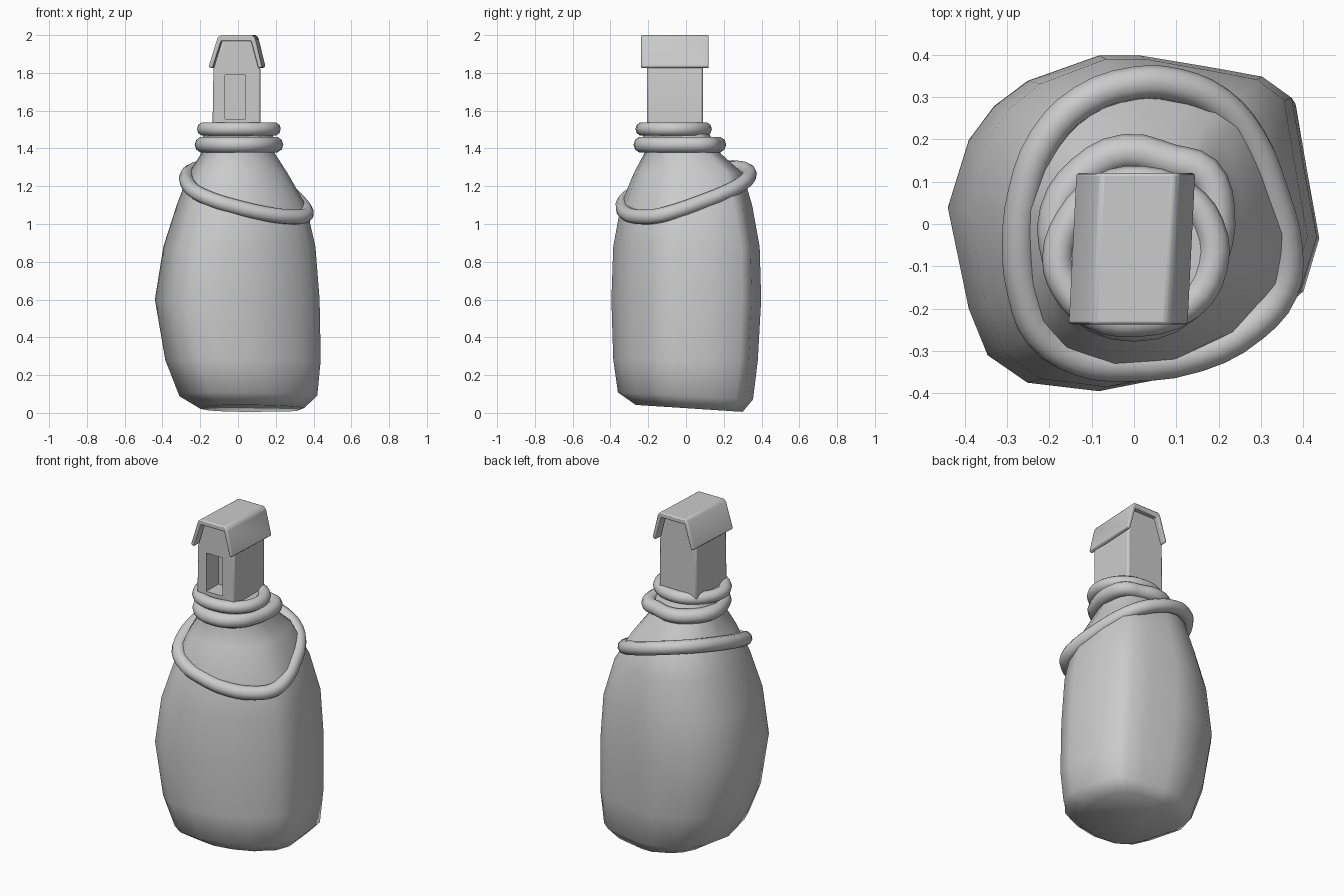
import bpy, bmesh, math
from mathutils import Vector

cube = bpy.data.objects.get("Cube")
if cube:
    bpy.data.objects.remove(cube, do_unlink=True)

stone = bpy.data.materials.new("stone grey")
stone.use_nodes = True
GREY = (0.6, 0.6, 0.6, 1)
stone.diffuse_color = GREY
stone.node_tree.nodes["Principled BSDF"].inputs["Base Color"].default_value = GREY


def add(name, bm):
    bmesh.ops.recalc_face_normals(bm, faces=bm.faces)
    mesh = bpy.data.meshes.new(name)
    bm.to_mesh(mesh)
    bm.free()
    mesh.materials.append(stone)
    ob = bpy.data.objects.new(name, mesh)
    bpy.context.collection.objects.link(ob)
    return ob


def smooth(ob, degrees):
    bpy.ops.object.select_all(action='DESELECT')
    ob.select_set(True)
    bpy.context.view_layer.objects.active = ob
    bpy.ops.object.shade_smooth_by_angle(angle=math.radians(degrees))


def prism(name, profile, y0, y1):
    """Extrude an (x, z) profile from y0 to y1."""
    bm = bmesh.new()
    face = bm.faces.new([bm.verts.new((x, y0, z)) for x, z in profile])
    out = bmesh.ops.extrude_face_region(bm, geom=[face])
    moved = [v for v in out["geom"] if isinstance(v, bmesh.types.BMVert)]
    bmesh.ops.translate(bm, verts=moved, vec=(0, y1 - y0, 0))
    return add(name, bm)


def bevel(ob, width):
    mod = ob.modifiers.new("soft edges", 'BEVEL')
    mod.width, mod.segments, mod.limit_method = width, 2, 'ANGLE'


def rope(name, points, radius, height):
    """Closed tube through (x, y) points, height given as a function."""
    curve = bpy.data.curves.new(name, 'CURVE')
    curve.dimensions = '3D'
    curve.bevel_depth, curve.bevel_resolution = radius, 3
    curve.resolution_u = 3
    spline = curve.splines.new('BEZIER')
    spline.bezier_points.add(len(points) - 1)
    for p, (x, y) in zip(spline.bezier_points, points):
        p.co = (x, y, height(x, y))
        p.handle_left_type = p.handle_right_type = 'AUTO'
    spline.use_cyclic_u = True
    curve.materials.append(stone)
    ob = bpy.data.objects.new(name, curve)
    bpy.context.collection.objects.link(ob)


# Boulder: an irregular outline fitted to the extents at each height
outline = [(-.44, .04), (-.39, .2), (-.33, .28), (-.25, .34), (-.08, .4), (.02, .4),
           (.2, .37), (.31, .35), (.38, .3), (.41, .13), (.44, -.03), (.4, -.16),
           (.34, -.21), (.27, -.285), (.1, -.36), (-.08, -.395), (-.25, -.375),
           (-.345, -.31), (-.39, -.2)]
# height, x min, x max, y min, y max
levels = [(.025, -.2, .35, -.27, .3), (.09, -.31, .42, -.365, .355),
          (.28, -.385, .438, -.39, .38), (.6, -.44, .432, -.4, .398),
          (.88, -.395, .41, -.39, .39), (1.1, -.325, .36, -.35, .35),
          (1.27, -.26, .262, -.28, .3), (1.39, -.185, .185, -.215, .165),
          (1.52, -.185, .185, -.24, .105)]
bm = bmesh.new()
rings = []
for z, x0, x1, y0, y1 in levels:
    ring = []
    for x, y in outline:
        r = Vector((x / .44, y / .4))
        r = r.lerp(r.normalized(), min(1, max(0, z - .9)))
        px = (x0 + x1) / 2 + r.x * (x1 - x0) / 2
        py = (y0 + y1) / 2 + r.y * (y1 - y0) / 2
        ring.append(bm.verts.new((px, py, z - .07 * py * max(0, 1 - z * 3))))
    rings.append(ring)
n = len(outline)
for low, high in zip(rings, rings[1:]):
    for i in range(n):
        j = (i + 1) % n
        bm.faces.new((low[i], low[j], high[j], high[i]))
bm.faces.new(rings[0])
bm.faces.new(rings[-1])
smooth(add("boulder", bm), 60)

# Ropes: a slanted loop on the shoulder and two tight loops at the neck
rope("shoulder_rope",
     [(-.272, -.05), (-.257, .08), (-.21, .2), (-.12, .29), (0, .332), (.1, .328),
      (.2, .285), (.275, .2), (.325, .08), (.36, -.06), (.35, -.155), (.28, -.24),
      (.15, -.31), (-.03, -.333), (-.13, -.32), (-.22, -.26), (-.26, -.16)],
     .04, lambda x, y: 1.18 - .27 * x + .28 * y)
rope("lower_neck_rope",
     [(-.18, .03), (-.12, .12), (-.02, .17), (.09, .145), (.165, .12), (.195, .04),
      (.18, -.08), (.12, -.19), (0, -.235), (-.12, -.19), (-.175, -.08)],
     .043, lambda x, y: 1.42)
rope("upper_neck_rope",
     [(-.18, -.08), (-.15, .01), (-.08, .08), (.02, .1), (.12, .065), (.175, 0),
      (.185, -.1), (.13, -.19), (.01, -.23), (-.1, -.21), (-.16, -.15)],
     .037, lambda x, y: 1.503)

# Hut with a doorway recess
hut = prism("hut_walls", [(-.135, 1.51), (.12, 1.51), (.118, 1.82), (.078, 1.975),
                          (-.082, 1.975), (-.13, 1.82)], -.207, .09)
bevel(hut, .01)
cutter = prism("doorway_cutter", [(-.07, 1.555), (.04, 1.555), (.04, 1.79), (-.07, 1.79)],
               -.3, -.09)
cutter.hide_render = True
cutter.hide_viewport = True
cutter.display_type = 'WIRE'
cut = hut.modifiers.new("doorway", 'BOOLEAN')
cut.operation, cut.object, cut.solver = 'DIFFERENCE', cutter, 'EXACT'
smooth(hut, 40)

# Roof: one folded slab overhanging the walls
roof = prism("hut_roof", [(-.147, 1.832), (-.1, 1.985), (-.085, 2), (.085, 2), (.1, 1.985),
                          (.137, 1.832), (.117, 1.822), (.078, 1.968), (-.08, 1.968),
                          (-.127, 1.822)], -.237, .12)
for v in roof.data.vertices:
    v.co.x += .05 * (v.co.y + .06)
bevel(roof, .007)
smooth(roof, 40)
